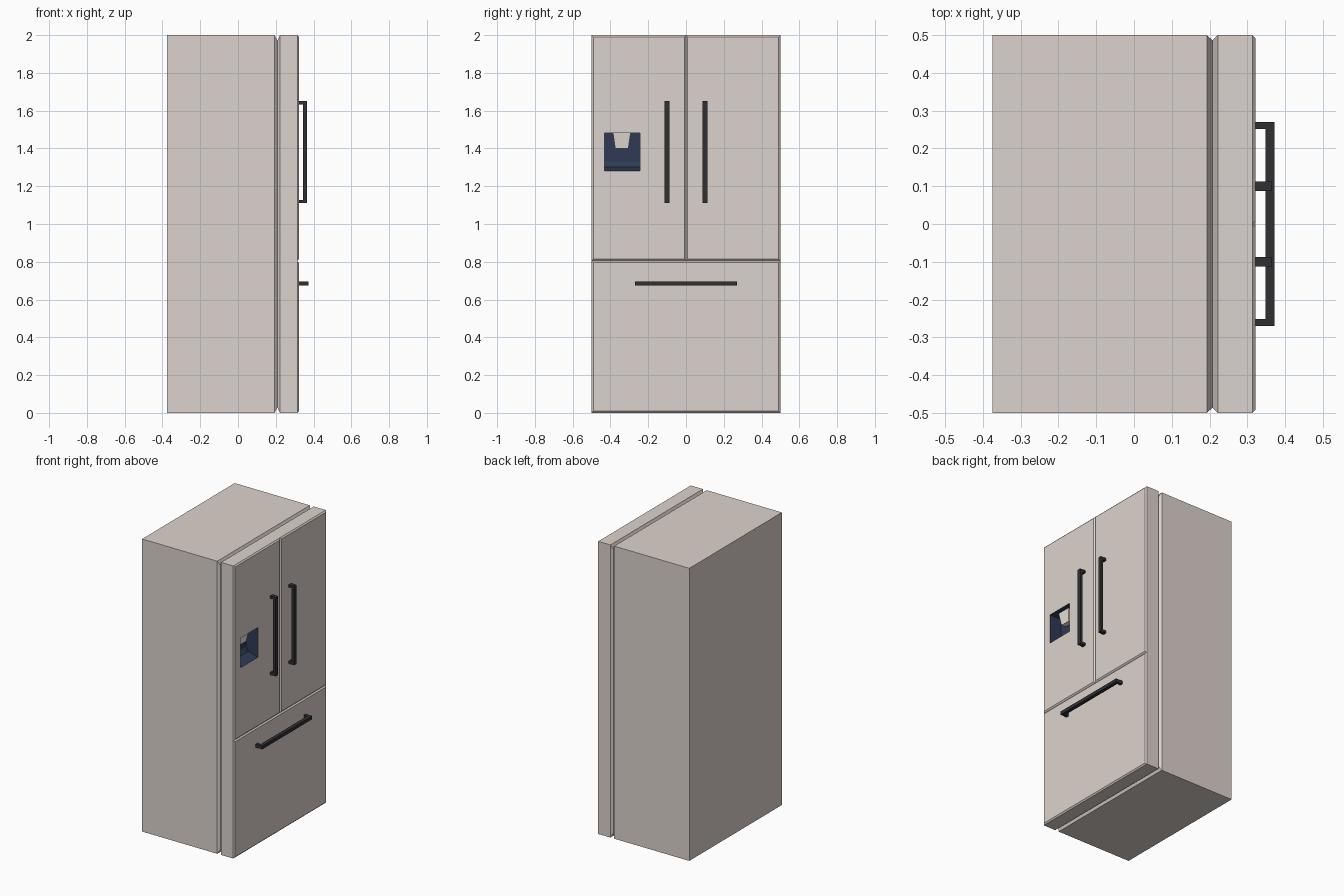
import bpy

if "Cube" in bpy.data.objects:
    bpy.data.objects.remove(bpy.data.objects["Cube"])


def material(name, rgb):
    m = bpy.data.materials.new(name)
    m.diffuse_color = (*rgb, 1)
    m.use_nodes = True
    m.node_tree.nodes["Principled BSDF"].inputs["Base Color"].default_value = m.diffuse_color
    return m


BEIGE = material("warm_beige", (0.72, 0.65, 0.61))
NAVY = material("navy", (0.028, 0.042, 0.09))
BLACK = material("charcoal", (0.03, 0.03, 0.034))
CREAM = material("cream", (0.82, 0.77, 0.70))


def mesh_object(name, verts, faces, mat):
    me = bpy.data.meshes.new(name)
    me.from_pydata(verts, [], faces)
    me.materials.append(mat)
    ob = bpy.data.objects.new(name, me)
    bpy.context.collection.objects.link(ob)
    return ob


def loft(name, sections, mat):
    """Join rectangles (x, y0, y1, z0, z1) into a closed block along +x."""
    verts, faces = [], []
    for x, y0, y1, z0, z1 in sections:
        verts += [(x, y0, z0), (x, y1, z0), (x, y1, z1), (x, y0, z1)]
    for s in range(len(sections) - 1):
        for i in range(4):
            a, b = s * 4 + i, s * 4 + (i + 1) % 4
            faces.append((a, b, b + 4, a + 4))
    n = len(verts)
    faces += [(3, 2, 1, 0), (n - 4, n - 3, n - 2, n - 1)]
    return mesh_object(name, verts, faces, mat)


def prism_y(name, profile, y0, y1, mat):
    """Extrude a counter-clockwise (x, z) profile along y."""
    n = len(profile)
    verts = [(x, y0, z) for x, z in profile] + [(x, y1, z) for x, z in profile]
    faces = [tuple(range(n)), tuple(range(2 * n - 1, n - 1, -1))]
    faces += [(i, i + n, (i + 1) % n + n, (i + 1) % n) for i in range(n)]
    return mesh_object(name, verts, faces, mat)


# Cabinet, tapering into the seal groove behind the doors
GY, GZ = 0.014, 0.03
loft("cabinet", [(-0.375, -0.5, 0.5, 0, 2), (0.193, -0.5, 0.5, 0, 2),
                 (0.208, -0.5 + GY, 0.5 - GY, GZ, 2 - GZ)], BEIGE)


# Doors and drawer, chamfered at the front and tapered into the groove
def door(name, y0, y1, z0, z1):
    back = (0.208, max(y0, -0.5 + GY), min(y1, 0.5 - GY), max(z0, GZ), min(z1, 2 - GZ))
    c = 0.009
    return loft(name, [back, (0.222, y0, y1, z0, z1), (0.314, y0, y1, z0, z1),
                       (0.322, y0 + c, y1 - c, z0 + c, z1 - c)], BEIGE)


left_door = door("left_door", -0.5, 0, 0.805, 2)
door("right_door", 0, 0.5, 0.805, 2)
door("freezer_drawer", -0.5, 0.5, 0, 0.805)

# Dispenser recess with a sloping floor
cutter = prism_y("recess_cutter", [(0.232, 1.33), (0.25, 1.302), (0.322, 1.28),
                                   (0.36, 1.28), (0.36, 1.483), (0.232, 1.483)],
                 -0.432, -0.244, NAVY)
mod = left_door.modifiers.new("recess", 'BOOLEAN')
mod.operation = 'DIFFERENCE'
mod.solver = 'EXACT'
mod.object = cutter
mod.material_mode = 'TRANSFER'
bpy.context.view_layer.objects.active = left_door
bpy.ops.object.modifier_apply(modifier=mod.name)
bpy.data.objects.remove(cutter)

# Tapered dispenser spout hanging from the recess ceiling
spout = []
for z, x0, x1, hw in ((1.40, 0.24, 0.275, 0.035), (1.483, 0.233, 0.29, 0.047)):
    spout += [(x0, -0.34 - hw, z), (x1, -0.34 - hw, z), (x1, -0.34 + hw, z), (x0, -0.34 + hw, z)]
mesh_object("dispenser_spout", spout, [(3, 2, 1, 0), (4, 5, 6, 7)] +
            [(i, (i + 1) % 4, (i + 1) % 4 + 4, i + 4) for i in range(4)], CREAM)


# Handles: one bracket-shaped outline given thickness across its plane
def handle(name, a0, a1, out, bar, post, across, half, vertical):
    outline = [(0.32, a0), (out, a0), (out, a1), (0.32, a1), (0.32, a1 - post),
               (out - bar, a1 - post), (out - bar, a0 + post), (0.32, a0 + post)]
    ob = prism_y(name, outline, across - half, across + half, BLACK)
    if not vertical:
        for v in ob.data.vertices:
            v.co.y, v.co.z = v.co.z, v.co.y
        ob.data.flip_normals()
    return ob


for side, y in (("left", -0.1), ("right", 0.1)):
    handle(side + "_door_handle", 1.11, 1.65, 0.364, 0.019, 0.018, y, 0.0125, True)
handle("drawer_handle", -0.27, 0.27, 0.372, 0.024, 0.018, 0.685, 0.0115, False)
